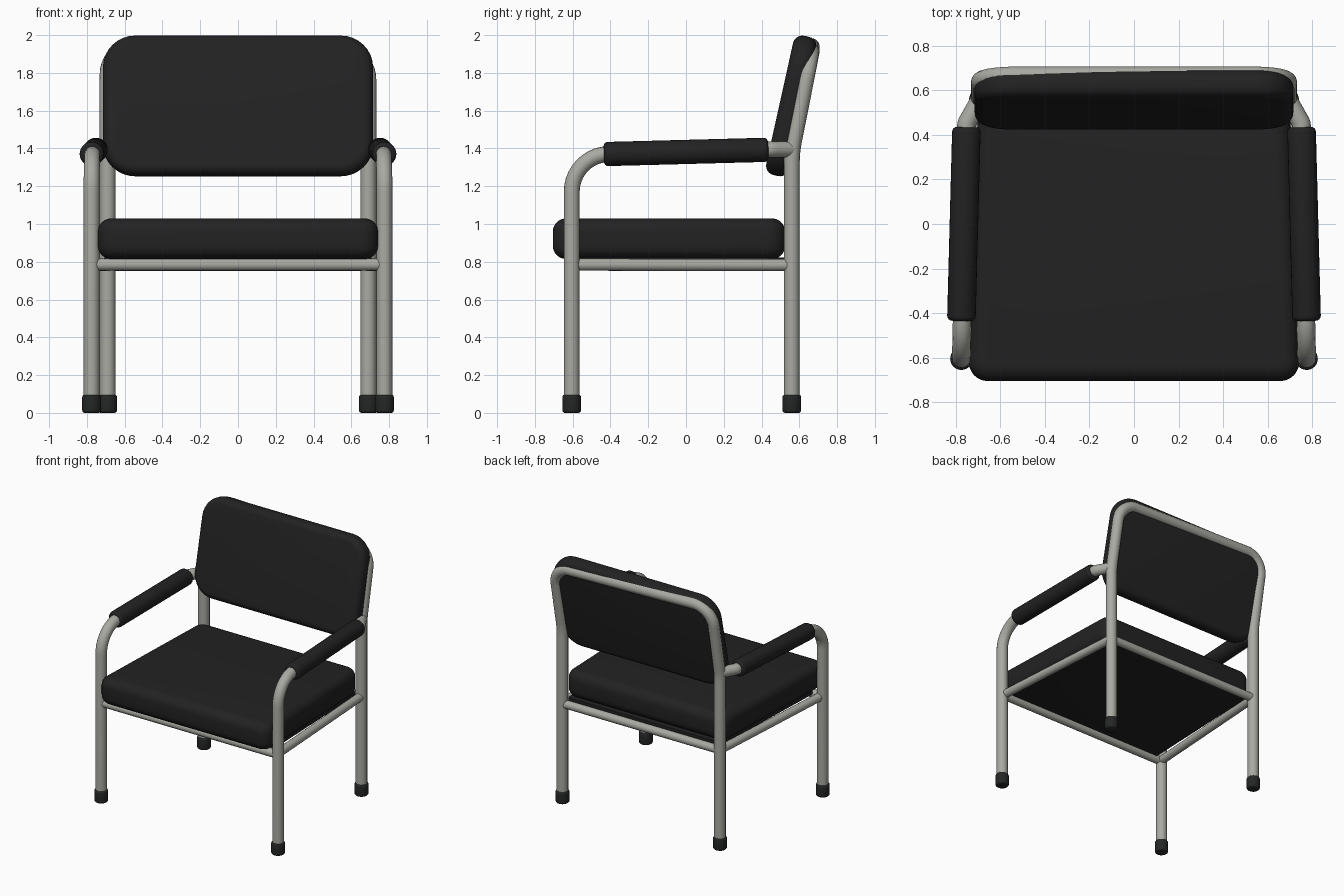
import bpy, bmesh, math
from mathutils import Vector, Matrix

if "Cube" in bpy.data.objects:
    bpy.data.objects.remove(bpy.data.objects["Cube"])


def material(name, rgb):
    m = bpy.data.materials.new(name)
    m.diffuse_color = (*rgb, 1)
    m.use_nodes = True
    m.node_tree.nodes["Principled BSDF"].inputs["Base Color"].default_value = m.diffuse_color
    return m


METAL = material("warm_grey_metal", (0.40, 0.40, 0.365))
FABRIC = material("black_upholstery", (0.016, 0.016, 0.016))
RUBBER = material("dark_rubber", (0.018, 0.020, 0.019))


def finish(ob, mat, angle=40):
    ob.data.materials.clear()
    ob.data.materials.append(mat)
    bpy.ops.object.select_all(action='DESELECT')
    ob.select_set(True)
    bpy.context.view_layer.objects.active = ob
    bpy.ops.object.shade_smooth_by_angle(angle=math.radians(angle))
    return ob


def fillet(points, radii, steps=10):
    """Round the inner corners of a path with quadratic-like arcs."""
    pts = [Vector(p) for p in points]
    out = [pts[0]]
    for a, b, c, r in zip(pts, pts[1:], pts[2:], radii):
        u, v = (a - b).normalized(), (c - b).normalized()
        half = u.angle(v) / 2
        d = r / math.tan(half)                       # tangent length
        centre = b + (u + v).normalized() * (r / math.sin(half))
        p, q = b + u * d - centre, b + v * d - centre
        w = p.angle(q)
        for i in range(steps + 1):
            t = i / steps
            out.append(centre + (p * math.sin((1 - t) * w) + q * math.sin(t * w)) / math.sin(w))
    return out + [pts[-1]]


def tube(name, path, radius, mat=METAL):
    cu = bpy.data.curves.new(name + "_path", 'CURVE')
    cu.dimensions = '3D'
    cu.bevel_depth = radius
    cu.bevel_resolution = 6
    cu.use_fill_caps = True
    sp = cu.splines.new('POLY')
    sp.points.add(len(path) - 1)
    for pt, co in zip(sp.points, path):
        pt.co = (*co, 1)
    ob = bpy.data.objects.new(name, cu)
    bpy.context.collection.objects.link(ob)
    bpy.ops.object.select_all(action='DESELECT')
    ob.select_set(True)
    bpy.context.view_layer.objects.active = ob
    bpy.ops.object.convert(target='MESH')
    ob = bpy.context.view_layer.objects.active
    ob.name = name
    return finish(ob, mat)


def cushion(name, size, corner, edge, matrix, taper=0.0):
    """Slab with rounded outline (local z = thickness) and soft edges."""
    bm = bmesh.new()
    bmesh.ops.create_cube(bm, size=1)
    bmesh.ops.scale(bm, vec=size, verts=bm.verts)
    upright = [e for e in bm.edges if abs(e.verts[0].co.z - e.verts[1].co.z) > 1e-4]
    bmesh.ops.bevel(bm, geom=upright, offset=corner, segments=8, profile=0.5, affect='EDGES')
    rims = [e for e in bm.edges if abs(e.verts[0].co.z - e.verts[1].co.z) < 1e-4]
    bmesh.ops.bevel(bm, geom=rims, offset=edge, segments=6, profile=0.5, affect='EDGES')
    for v in bm.verts:                               # narrow towards +y
        v.co.x *= 1 - taper * (v.co.y / size[1] + 0.5)
    bm.transform(matrix)
    me = bpy.data.meshes.new(name)
    bm.to_mesh(me)
    bm.free()
    ob = bpy.data.objects.new(name, me)
    bpy.context.collection.objects.link(ob)
    return finish(ob, FABRIC)


def rounded_rod(name, a, b, radius, edge, mat):
    """Cylinder from a to b with rounded end rims."""
    a, b = Vector(a), Vector(b)
    d = b - a
    bm = bmesh.new()
    bmesh.ops.create_cone(bm, cap_ends=True, segments=28, radius1=radius, radius2=radius,
                          depth=d.length)
    rims = [e for e in bm.edges if abs(e.verts[0].co.z - e.verts[1].co.z) < 1e-4]
    bmesh.ops.bevel(bm, geom=rims, offset=edge, segments=4, profile=0.5, affect='EDGES')
    bm.transform(Matrix.Translation((a + b) / 2) @ d.to_track_quat('Z', 'Y').to_matrix().to_4x4())
    me = bpy.data.meshes.new(name)
    bm.to_mesh(me)
    bm.free()
    ob = bpy.data.objects.new(name, me)
    bpy.context.collection.objects.link(ob)
    return finish(ob, mat)


FX, FY = 0.775, -0.605      # front legs
RX, RY = 0.69, 0.56         # rear legs

# Rear legs and backrest hoop in one bent tube, its top bar slightly uneven
tube("rear_frame", fillet(
    [(-RX, RY, 0.04), (-RX, RY, 1.38), (-RX, 0.665, 1.945), (RX, 0.665, 1.91),
     (RX, RY, 1.38), (RX, RY, 0.04)], [0.6, 0.15, 0.15, 0.6]), 0.042)

for side, s in (("left", -1), ("right", 1)):
    # Front leg bending into the arm and joining the rear leg
    tube(side + "_front_leg_and_arm", fillet(
        [(s * FX, FY, 0.04), (s * FX, FY, 1.365), (s * 0.752, 0.45, 1.395),
         (s * RX, RY, 1.395)], [0.2, 0.06]), 0.042)
    # Padded arm sleeve
    rounded_rod(side + "_armrest_pad", (s * 0.775, -0.435, 1.37), (s * 0.752, 0.435, 1.393),
                0.064, 0.022, FABRIC)
    # Side rail under the seat
    tube(side + "_seat_rail", [Vector((s * (FX - 0.01), FY, 0.785)),
                               Vector((s * RX, RY, 0.782))], 0.032)
    # Rubber feet
    for end, x, y in (("front", FX, FY), ("rear", RX, RY)):
        rounded_rod(f"{side}_{end}_foot", (s * x, y, 0), (s * x, y, 0.097), 0.05, 0.014, RUBBER)

# Cross rails
tube("front_seat_rail", [Vector((-FX, FY, 0.785)), Vector((FX, FY, 0.785))], 0.032)
tube("rear_seat_rail", [Vector((-RX, RY, 0.782)), Vector((RX, RY, 0.782))], 0.032)

# Seat cushion with a thin base board between the rails
cushion("seat_cushion", (1.49, 1.23, 0.215), 0.09, 0.07,
        Matrix.Translation((0, -0.09, 0.922)), taper=0.06)
cushion("seat_base", (1.42, 1.12, 0.03), 0.03, 0.005,
        Matrix.Translation((0, -0.03, 0.808)), taper=0.06)

# Backrest cushion leaning back
tilt = math.radians(90 - 12.5)
cushion("backrest_cushion", (1.43, 0.755, 0.125), 0.17, 0.05,
        Matrix.Translation((0, 0.557, 1.625)) @ Matrix.Rotation(tilt, 4, 'X'))
